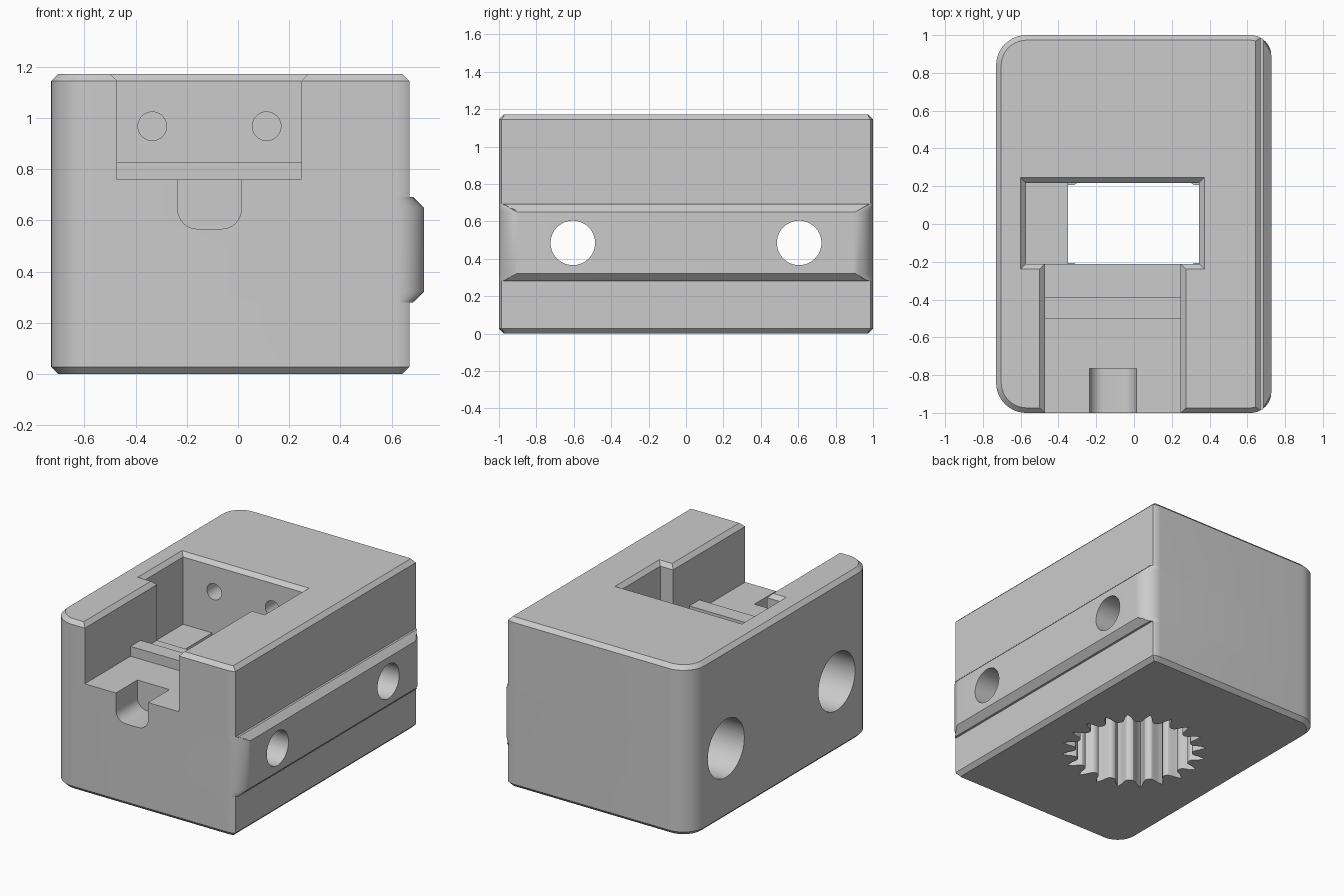
import bpy, bmesh, math

if "Cube" in bpy.data.objects:
    bpy.data.objects.remove(bpy.data.objects["Cube"])

grey = bpy.data.materials.new("light grey")
grey.diffuse_color = (0.6, 0.6, 0.6, 1)
grey.use_nodes = True
grey.node_tree.nodes["Principled BSDF"].inputs["Base Color"].default_value = grey.diffuse_color


def loft(name, rings):
    """Closed solid through rings with equal point counts."""
    bm = bmesh.new()
    loops = [[bm.verts.new(p) for p in ring] for ring in rings]
    for a, b in zip(loops, loops[1:]):
        for i in range(len(a)):
            j = (i + 1) % len(a)
            bm.faces.new((a[i], a[j], b[j], b[i]))
    bm.faces.new(loops[0][::-1])
    bm.faces.new(loops[-1])
    bmesh.ops.recalc_face_normals(bm, faces=bm.faces)
    mesh = bpy.data.meshes.new(name)
    bm.to_mesh(mesh)
    bm.free()
    mesh.materials.append(grey)
    ob = bpy.data.objects.new(name, mesh)
    bpy.context.collection.objects.link(ob)
    return ob


def rect(x0, x1, y0, y1, z):
    return [(x0, y0, z), (x1, y0, z), (x1, y1, z), (x0, y1, z)]


def box(name, x0, x1, y0, y1, z0, z1):
    return loft(name, [rect(x0, x1, y0, y1, z0), rect(x0, x1, y0, y1, z1)])


def rod(name, axis, r, start, end, u, v, n=48):
    """Cylinder along x or y; u, v are the other two coordinates in order."""
    ring = [(u + r * math.cos(2 * math.pi * i / n),
             v + r * math.sin(2 * math.pi * i / n)) for i in range(n)]
    place = (lambda t, a, b: (t, a, b)) if axis == "x" else (lambda t, a, b: (a, t, b))
    return loft(name, [[place(t, a, b) for a, b in ring] for t in (start, end)])


def cut(target, cutter):
    mod = target.modifiers.new("cut", "BOOLEAN")
    mod.operation, mod.solver, mod.object = "DIFFERENCE", "EXACT", cutter
    bpy.context.view_layer.objects.active = target
    bpy.ops.object.modifier_apply(modifier=mod.name)
    bpy.data.objects.remove(cutter)


# Body outline: rounded corners, right side trimmed flat at x = clip
def outline(z, clip, d=0.0, n=12):
    left, right = 0.16 - d, 0.11 - d
    start = math.acos(min(1, (clip - 0.617) / right))
    pts = []
    for i in range(n + 1):
        a = start + (math.pi / 2 - start) * i / n
        pts.append((0.617 + right * math.cos(a), 0.89 + right * math.sin(a)))
    for i in range(n + 1):
        a = math.pi / 2 * (1 + i / n)
        pts.append((-0.57 + left * math.cos(a), 0.84 + left * math.sin(a)))
    pts += [(x, -y) for x, y in reversed(pts)]
    return [(x, y, z) for x, y in pts]


# Body with chamfered top and bottom and a raised side rail
C, TOP = 0.027, 1.172
body = loft("housing_body", [
    outline(0, 0.67 - C, C), outline(C, 0.67), outline(0.28, 0.67),
    outline(0.28, 0.685), outline(0.322, 0.727), outline(0.65, 0.727),
    outline(0.692, 0.685), outline(0.692, 0.67), outline(TOP - C, 0.67),
    outline(TOP, 0.67 - C, C)])

# Front channel and rectangular well, both with chamfered rims
E = 0.05
cut(body, loft("channel_cutter", [
    rect(-0.472, 0.247, -1.1, -0.1, 0.76), rect(-0.472, 0.247, -1.1, -0.1, TOP - C),
    rect(-0.472 - C - E, 0.247 + C + E, -1.1, -0.1, TOP + E)]))
cut(body, loft("well_cutter", [
    rect(-0.573, 0.345, -0.212, 0.218, 0.68), rect(-0.573, 0.345, -0.212, 0.218, TOP - C),
    rect(-0.573 - C - E, 0.345 + C + E, -0.212 - C - E, 0.218 + C + E, TOP + E)]))
cut(body, box("window_cutter", -0.35, 0.345, -0.212, 0.218, 0.5, 0.8))

# Toothed round socket in the underside
N = 20
socket = []
for i in range(N):
    for f, r in ((-.42, .447), (-.34, .425), (-.26, .395), (-.18, .380), (-.07, .374),
                 (.07, .374), (.18, .380), (.26, .395), (.34, .425), (.42, .447), (.5, .465)):
        a = 2 * math.pi * (i + f) / N
        socket.append((r * math.cos(a), r * math.sin(a)))
cut(body, loft("socket_cutter", [[(x, y, z) for x, y in socket] for z in (-0.1, 0.62)]))

# Side bolt holes with deep counterbores on the left
for s in (-1, 1):
    cut(body, rod("bolt_cutter", "x", 0.119, -0.5, 0.9, s * 0.605, 0.485))
    cut(body, rod("counterbore_cutter", "x", 0.2, -0.9, -0.3, s * 0.605, 0.485))

# Small blind holes in the back wall of the well
for x in (-0.335, 0.112):
    cut(body, rod("pin_cutter", "y", 0.056, 0.1, 0.55, x, 0.968, 32))

# Round-bottomed notch in the front lip
R = 0.075
notch = [(0.012, 0.85), (-0.235, 0.85)]
for cx, a0 in ((-0.235 + R, math.pi), (0.012 - R, 1.5 * math.pi)):
    notch += [(cx + R * math.cos(a0 + k * math.pi / 16),
               0.567 + R + R * math.sin(a0 + k * math.pi / 16)) for k in range(9)]
cut(body, loft("notch_cutter", [[(x, y, z) for x, z in notch] for y in (-1.1, -0.765)]))

# Cross bar on the channel floor
bar = box("cross_bar", -0.474, 0.249, -0.5, -0.39, 0.75, 0.828)

# Smooth rounded surfaces, keep hard edges
bpy.ops.object.select_all(action="DESELECT")
body.select_set(True)
bpy.context.view_layer.objects.active = body
bpy.ops.object.shade_smooth_by_angle(angle=math.radians(28))
